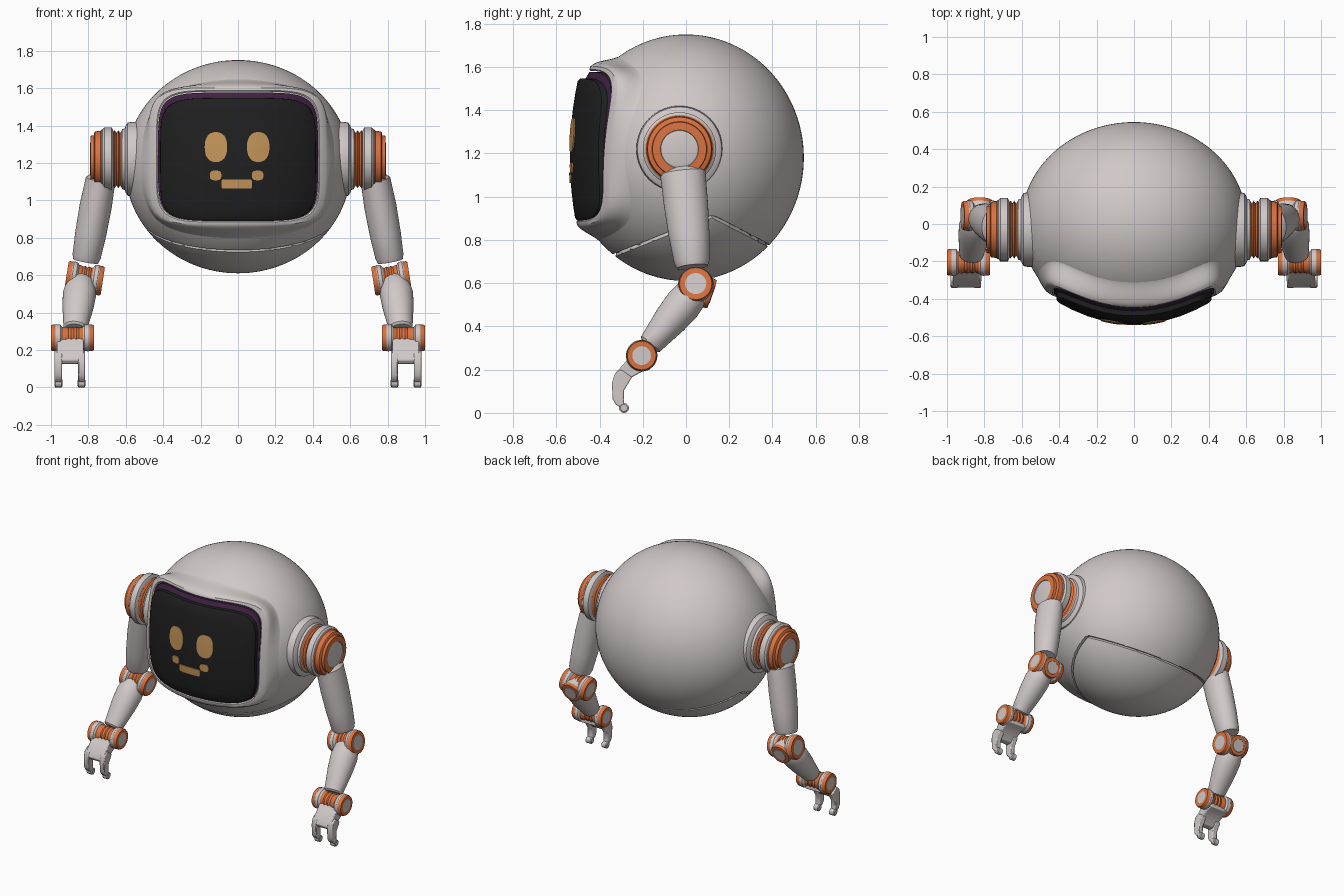
import bpy, bmesh, math
from mathutils import Vector as V

if "Cube" in bpy.data.objects:
    bpy.data.objects.remove(bpy.data.objects["Cube"])


def material(name, rgb):
    m = bpy.data.materials.new(name)
    m.diffuse_color = (*rgb, 1)
    m.use_nodes = True
    m.node_tree.nodes["Principled BSDF"].inputs["Base Color"].default_value = m.diffuse_color
    return m


SHELL = material("warm light grey", (0.63, 0.58, 0.575))
ORANGE = material("orange", (0.70, 0.17, 0.05))
BLACK = material("screen black", (0.014, 0.014, 0.014))
PURPLE = material("dark purple", (0.05, 0.015, 0.055))
TAN = material("glowing tan", (0.56, 0.30, 0.10))


def finish(name, bm, mats, mirror=False, bevel=0, angle=35):
    bmesh.ops.recalc_face_normals(bm, faces=bm.faces)
    me = bpy.data.meshes.new(name)
    bm.to_mesh(me)
    bm.free()
    for m in mats:
        me.materials.append(m)
    ob = bpy.data.objects.new(name, me)
    bpy.context.collection.objects.link(ob)
    bpy.ops.object.select_all(action='DESELECT')
    ob.select_set(True)
    bpy.context.view_layer.objects.active = ob
    bpy.ops.object.shade_smooth_by_angle(angle=math.radians(angle))
    if bevel:
        b = ob.modifiers.new("bevel", 'BEVEL')
        b.width, b.segments = bevel, 2
    if mirror:
        ob.modifiers.new("mirror", 'MIRROR')
    return ob


def loft(name, rings, mats, bands=None, start=True, end=True, **kw):
    """Skin a list of closed rings; bands gives a material index per band."""
    bm = bmesh.new()
    rows = [[bm.verts.new(p) for p in r] for r in rings]
    n = len(rows[0])
    for k in range(len(rows) - 1):
        for i in range(n):
            j = (i + 1) % n
            f = bm.faces.new((rows[k][i], rows[k][j], rows[k + 1][j], rows[k + 1][i]))
            f.material_index = bands[k] if bands else 0
    if start:
        bm.faces.new(rows[0]).material_index = bands[0] if bands else 0
    if end:
        bm.faces.new(rows[-1]).material_index = bands[-1] if bands else 0
    return finish(name, bm, mats, **kw)


def tube(name, origin, axis, profile, bands=None, n=40):
    """Mirrored turned part: profile rows are (distance, radius[, second radius])."""
    o, a = V(origin), V(axis).normalized()
    ref = V((0, 0, 1)) if abs(a.x) > 0.7 else V((1, 0, 0))
    u = (ref - a * ref.dot(a)).normalized()
    v = a.cross(u)
    rings = [[o + a * p[0] + u * p[1] * math.cos(2 * math.pi * i / n)
              + v * p[-1] * math.sin(2 * math.pi * i / n) for i in range(n)] for p in profile]
    return loft(name, rings, [SHELL, ORANGE], bands, mirror=True)


# ---- shared shapes for the face ----
CZ, RX, RY, RZ = 1.18, 0.605, 0.545, 0.57


def screen_y(x, z):
    d = z - 1.22
    return -0.537 + 0.72 * x * x + 0.3 * d * d + 0.02 * d


def rounded(a, b, cz, n=5.5, count=96):
    pts = []
    for i in range(count):
        t = 2 * math.pi * i / count
        c, s = math.cos(t), math.sin(t)
        r = (abs(c) ** n + abs(s) ** n) ** (-1 / n)
        pts.append((a * c * r, cz + b * s * r))
    return pts


def face_ring(a, b, cz, off, tilt=0.0, n=5.5, count=96):
    return [(x, screen_y(x, z) + off + tilt * (z - 1.22), z)
            for x, z in rounded(a, b, cz, n, count)]


# ---- round body, hollowed behind the screen, with a belly seam ----
bm = bmesh.new()
bmesh.ops.create_uvsphere(bm, u_segments=96, v_segments=64, radius=1)
for v in bm.verts:
    v.co = V((v.co.x * RX, v.co.y * RY, CZ + v.co.z * RZ))
    if v.co.y < 0 and (abs(v.co.x) / 0.45) ** 6 + (abs(v.co.z - 1.235) / 0.36) ** 6 < 1:
        v.co.y = max(v.co.y, screen_y(v.co.x, v.co.z) + 0.07)
apex = V((0, 0.12, 0.91))
bmesh.ops.bisect_plane(bm, geom=bm.verts[:] + bm.edges[:] + bm.faces[:],
                       plane_co=apex, plane_no=(0, 1, 0))
for side, no in ((-1, V((0, -0.18, 0.45)).normalized()), (1, V((0, 0.14, 0.27)).normalized())):
    for off in (-0.007, 0.007, 0):
        faces = [f for f in bm.faces if (f.calc_center_median().y - 0.12) * side > 0]
        geom = list({e for f in faces for e in list(f.verts) + list(f.edges)}) + faces
        bmesh.ops.bisect_plane(bm, geom=geom, plane_co=apex + no * off, plane_no=no)
    for v in bm.verts:
        if (v.co.y - 0.12) * side > -1e-4 and abs((v.co - apex).dot(no)) < 1e-4:
            v.co = V((0, 0, CZ)) + (v.co - V((0, 0, CZ))) * 0.965
finish("body", bm, [SHELL])

# ---- raised frame blending into the body ----
rim = face_ring(0.468, 0.366, 1.236, 0.022, 0.055)
rings = [face_ring(0.43, 0.345, 1.236, 0.08),
         face_ring(0.43, 0.345, 1.236, 0.03, 0.055),
         face_ring(0.436, 0.352, 1.236, 0.022, 0.055), rim]
for k in range(1, 9):
    t = k / 8
    ring = []
    for x, y, z in rim:
        p = V((x, y, z - CZ))
        q = V((p.x, p.y * (1 - 0.42 * t), p.z))
        size = lambda w: math.sqrt((w.x / RX) ** 2 + (w.y / RY) ** 2 + (w.z / RZ) ** 2)
        s = t * t * (3 - 2 * t)
        q *= (size(p) * (1 - s) + 0.994 * s) / size(q)
        ring.append((q.x, q.y, q.z + CZ))
    rings.append(ring)
loft("screen_frame", rings, [SHELL], start=False, end=False)

# ---- purple gasket and black screen ----
loft("screen_gasket", [face_ring(0.427, 0.342, 1.234, 0.08),
                       face_ring(0.427, 0.342, 1.234, 0.034, 0.03),
                       face_ring(0.40, 0.31, 1.225, 0.03)], [PURPLE], start=False, end=False)
rings = [face_ring(0.414 * k, 0.326 * k, 1.218, 0) for k in (0.01, 0.2, 0.4, 0.6, 0.8, 0.97)]
rings += [face_ring(0.415, 0.328, 1.218, 0.008), face_ring(0.416, 0.329, 1.218, 0.04)]
loft("screen", rings, [BLACK], end=False)

# ---- face marks: eyes, cheeks and mouth ----
for name, cx, cz, a, b, n in (("left_eye", -0.118, 1.285, 0.06, 0.08, 2.4),
                              ("right_eye", 0.108, 1.285, 0.06, 0.08, 2.4),
                              ("left_cheek", -0.12, 1.133, 0.031, 0.026, 3),
                              ("right_cheek", 0.105, 1.133, 0.031, 0.026, 3),
                              ("mouth", -0.007, 1.087, 0.082, 0.025, 12)):
    rings = [[(cx + x, screen_y(cx + x, z) - 0.005, z)
              for x, z in rounded(a * k, b * k, cz, n, 24)] for k in (0.1, 0.5, 1)]
    rings.append([(x, y + 0.006, z) for x, y, z in rings[-1]])
    loft(name, rings, [TAN], end=False)

# ---- shoulders ----
S = (0, -0.03, 1.22)
X = (1, 0, 0)
tube("shoulder_collar", S, X, [(0.5, 0.2), (0.565, 0.2), (0.59, 0.195), (0.6, 0.18),
                              (0.605, 0.165), (0.62, 0.16), (0.625, 0.14)])
tube("shoulder_bellows", S, X, [(0.61 + 0.01 * k, 0.155 if k % 2 else 0.14) for k in range(8)], [1] * 7)
tube("shoulder_housing", S, X, [(0.665, 0.15), (0.675, 0.17), (0.715, 0.17), (0.725, 0.158),
                               (0.73, 0.158), (0.735, 0.152), (0.765, 0.148), (0.77, 0.14)],
     [0, 0, 0, 0, 1, 1, 1])
tube("shoulder_cap", S, X, [(0.765, 0.128), (0.788, 0.125), (0.79, 0.088), (0.786, 0.086), (0.788, 0.08)],
     [1, 1, 0, 0])

# ---- upper arm, elbow and forearm ----
tube("upper_arm", (0.735, -0.015, 1.11), (0.08, 0.045, -0.44),
     [(-0.02, 0.06, 0.085), (0, 0.08, 0.105), (0.15, 0.086, 0.102), (0.3, 0.083, 0.094),
      (0.42, 0.076, 0.082), (0.445, 0.068, 0.072)])


def hinge(name, origin, axis, half, r):
    """Joint drum with ribbed middle, collars and ringed caps."""
    h = half
    prof = [(-h, 0.58 * r), (-h, 0.62 * r), (-h, 0.94 * r), (-h + 0.008, r), (-h + 0.025, r),
            (-h + 0.03, 1.04 * r), (-h + 0.05, 1.0 * r), (-h + 0.06, 0.84 * r)]
    ribs = [(x * h * 0.3, 0.84 * r if k % 2 else 0.76 * r) for k, x in enumerate((-1, -.6, -.2, .2, .6, 1))]
    back = [(-p[0], p[1]) for p in reversed(prof)]
    tube(name, origin, axis, prof + ribs + back,
         [0, 1, 1, 1, 0, 0, 0] + [1] * 7 + [0, 0, 0, 1, 1, 1, 0])


hinge("elbow", (0.82, 0.045, 0.583), (1, 0, 0.155), 0.098, 0.079)
tube("elbow_rear_cap", (0.825, 0.045, 0.575), (0, 1, -0.35),
     [(0, 0.07), (0.06, 0.072), (0.08, 0.068), (0.081, 0.046), (0.083, 0.044)], [0, 1, 1, 0])
tube("forearm", (0.84, 0.035, 0.56), (0.035, -0.235, -0.285),
     [(-0.02, 0.06), (0.01, 0.078), (0.08, 0.089, 0.085), (0.17, 0.083, 0.078), (0.26, 0.071, 0.064),
      (0.315, 0.064, 0.056), (0.325, 0.055, 0.045)])

# ---- wrist and two-fingered hand ----
hinge("wrist", (0.885, -0.205, 0.265), X, 0.115, 0.07)
PALM = [(-0.17, 0.29), (-0.24, 0.285), (-0.285, 0.23), (-0.325, 0.185), (-0.34, 0.145),
        (-0.325, 0.125), (-0.285, 0.125), (-0.25, 0.165), (-0.205, 0.19), (-0.165, 0.2)]
FINGER = [(-0.30, 0.20), (-0.33, 0.18), (-0.342, 0.14), (-0.340, 0.065), (-0.325, 0.04),
          (-0.30, 0.022), (-0.283, 0.03), (-0.288, 0.06), (-0.286, 0.105), (-0.25, 0.165)]


def plate(name, profile, x0, x1, bevel=0.006):
    loft(name, [[(x, y, z) for y, z in profile] for x in (x0, x1)], [SHELL],
         mirror=True, bevel=bevel)


plate("palm", PALM, 0.825, 0.968)
for label, x0, x1 in (("inner", 0.818, 0.855), ("outer", 0.94, 0.98)):
    plate(label + "_finger", FINGER, x0, x1)
    tube(label + "_fingertip", (0, -0.287, 0.023), X,
         [(x0 - 0.002, 0.016), (x0 + 0.003, 0.023), (x1 - 0.003, 0.023), (x1 + 0.002, 0.016)], n=20)
